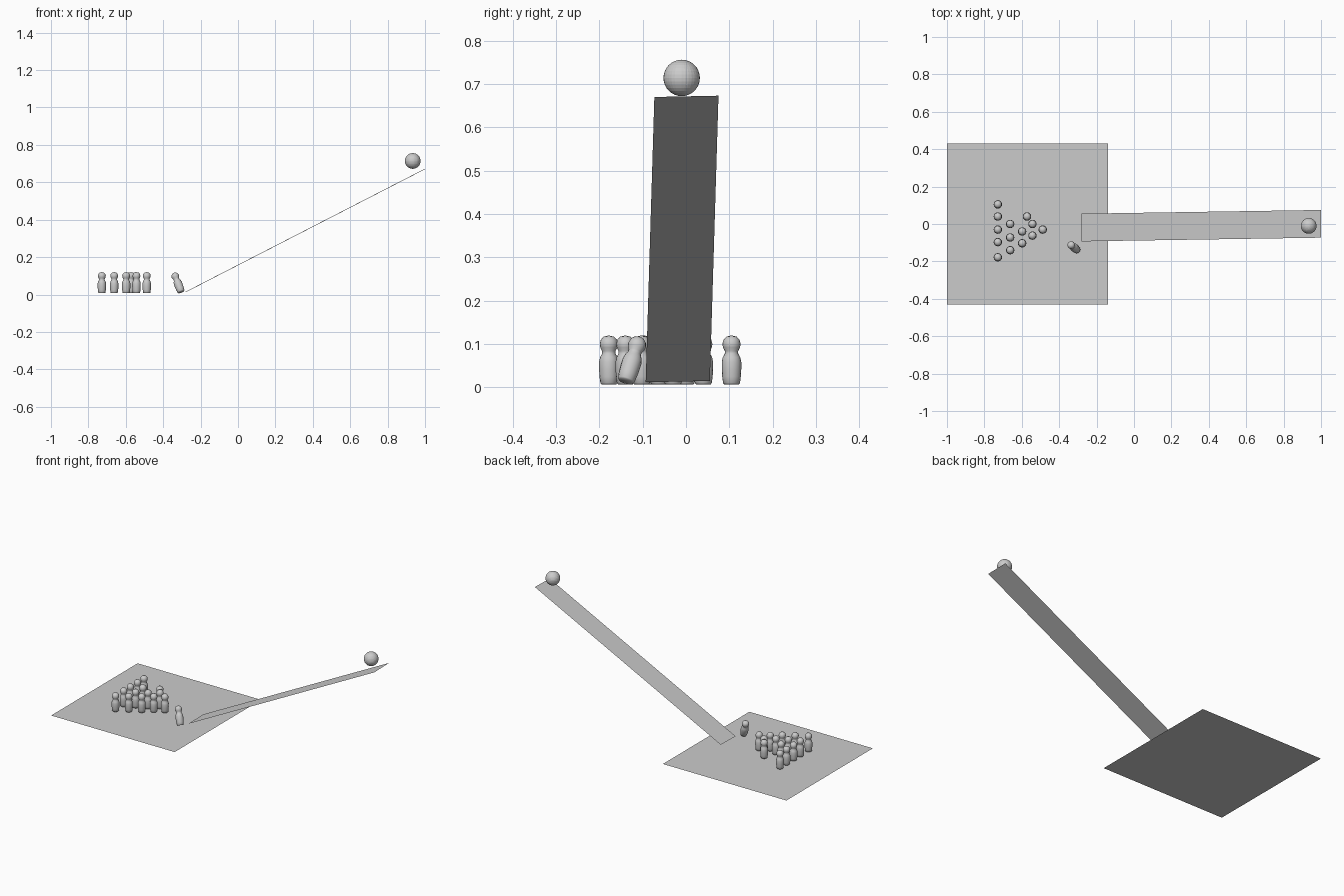
import bpy, bmesh, math
from mathutils import Vector

if "Cube" in bpy.data.objects:
    bpy.data.objects.remove(bpy.data.objects["Cube"])

grey = bpy.data.materials.new("light_grey")
grey.diffuse_color = (0.6, 0.6, 0.6, 1)
grey.use_nodes = True
grey.node_tree.nodes["Principled BSDF"].inputs["Base Color"].default_value = grey.diffuse_color


def add(name, bm, smooth=False):
    me = bpy.data.meshes.new(name)
    bm.to_mesh(me)
    bm.free()
    me.materials.append(grey)
    for p in me.polygons:
        p.use_smooth = smooth
    ob = bpy.data.objects.new(name, me)
    bpy.context.collection.objects.link(ob)
    return ob


def sheet(name, corners):
    bm = bmesh.new()
    bm.faces.new([bm.verts.new(c) for c in corners])
    return add(name, bm)


# Floor and sloping ramp, both single sheets
sheet("floor", [(-1, -0.43, 0), (-0.14, -0.43, 0), (-0.14, 0.43, 0), (-1, 0.43, 0)])
sheet("ramp", [(-0.28, -0.093, 0.012), (1, -0.073, 0.67),
               (1, 0.075, 0.673), (-0.28, 0.055, 0.015)])

# Ball at the top of the ramp
bm = bmesh.new()
bmesh.ops.create_uvsphere(bm, u_segments=32, v_segments=16, radius=0.042)
ball = add("ball", bm)
ball.location = (0.934, -0.01, 0.714)

# Pin: lathed profile (radius, height)
PROFILE = [(0, 0), (0.017, 0), (0.0195, 0.003), (0.0215, 0.018), (0.0225, 0.035),
           (0.0225, 0.052), (0.020, 0.063), (0.0155, 0.071), (0.0155, 0.077),
           (0.0195, 0.085), (0.021, 0.093), (0.0185, 0.103), (0.012, 0.110), (0, 0.113)]
bm = bmesh.new()
pts = [bm.verts.new((r, 0, z)) for r, z in PROFILE]
edges = [bm.edges.new(e) for e in zip(pts, pts[1:])]
bmesh.ops.spin(bm, geom=pts + edges, cent=(0, 0, 0), axis=(0, 0, 1),
               angle=math.tau, steps=16, use_duplicate=False)
bmesh.ops.remove_doubles(bm, verts=bm.verts, dist=1e-5)
bmesh.ops.recalc_face_normals(bm, faces=bm.faces)
first = add("pin", bm, True)

# Standing pins, row by row: x -> y positions
ROWS = [(-0.728, (0.105, 0.04, -0.03, -0.097, -0.178)),
        (-0.662, (0.0, -0.072, -0.14)),
        (-0.598, (-0.04, -0.103)),
        (-0.572, (0.04,)),
        (-0.543, (0.0, -0.062)),
        (-0.488, (-0.03,))]
spots = [(x, y) for x, ys in ROWS for y in ys]
for i, (x, y) in enumerate(spots):
    pin = first if i == 0 else bpy.data.objects.new("pin", first.data)
    if i:
        bpy.context.collection.objects.link(pin)
    pin.location = (x, y, 0.007)

# Leaning pin beside the ramp foot
lean = bpy.data.objects.new("leaning_pin", first.data)
bpy.context.collection.objects.link(lean)
lean.location = (-0.304, -0.139, 0.014)
lean.rotation_mode = 'QUATERNION'
lean.rotation_quaternion = Vector((0, 0, 1)).rotation_difference(Vector((-0.034, 0.028, 0.09)))
